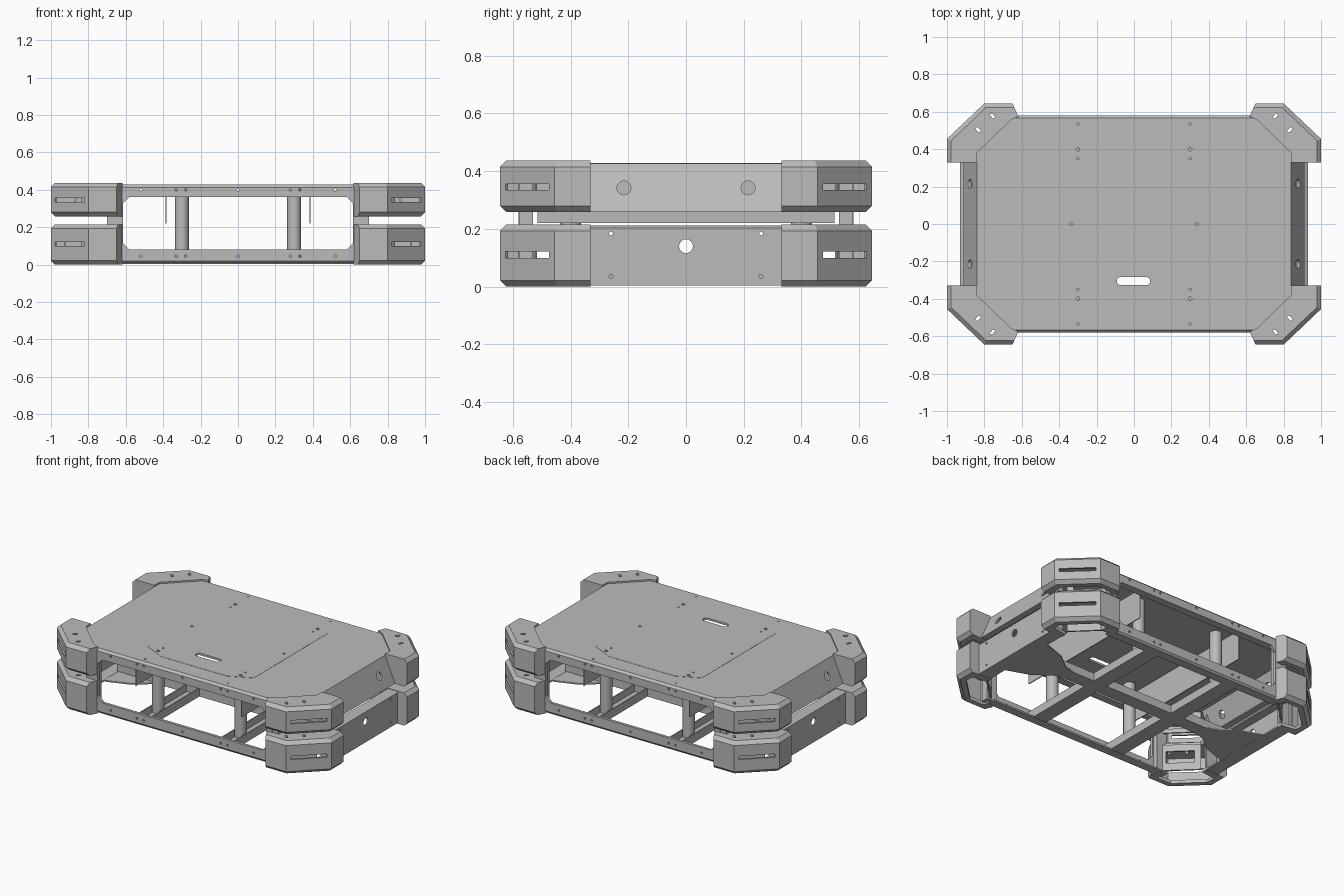
import bpy, bmesh, math
from mathutils import Matrix, Vector

cube = bpy.data.objects.get("Cube")
if cube:
    bpy.data.objects.remove(cube, do_unlink=True)

grey = bpy.data.materials.new("sheet_metal_grey")
grey.use_nodes = True
grey.diffuse_color = (0.5, 0.5, 0.5, 1)
grey.node_tree.nodes["Principled BSDF"].inputs["Base Color"].default_value = (0.5, 0.5, 0.5, 1)

# Extrusion axis -> how (a, b, depth) becomes (x, y, z)
AXES = {
    "z": lambda a, b, d: (a, b, d),
    "y": lambda a, b, d: (a, d, b),
    "x": lambda a, b, d: (d, a, b),
}


def prism(name, outline, lo, hi, axis="z", bevel=0, pick=None):
    """Extrude an outline along an axis, optionally bevelling picked edges."""
    bm = bmesh.new()
    rings = [[bm.verts.new(AXES[axis](a, b, d)) for a, b in outline] for d in (lo, hi)]
    n = len(outline)
    for i in range(n):
        j = (i + 1) % n
        bm.faces.new((rings[0][i], rings[0][j], rings[1][j], rings[1][i]))
    bm.faces.new(rings[0][::-1])
    bm.faces.new(rings[1])
    bmesh.ops.recalc_face_normals(bm, faces=bm.faces)
    if bevel:
        edges = [e for e in bm.edges if pick(e.verts[0].co, e.verts[1].co)]
        bmesh.ops.bevel(bm, geom=edges, offset=bevel, segments=1, affect="EDGES")
    mesh = bpy.data.meshes.new(name)
    bm.to_mesh(mesh)
    bm.free()
    mesh.materials.append(grey)
    obj = bpy.data.objects.new(name, mesh)
    bpy.context.collection.objects.link(obj)
    return obj


def rect(a0, a1, b0, b1):
    return [(a0, b0), (a1, b0), (a1, b1), (a0, b1)]


def octagon(a0, a1, b0, b1, c, d):
    return [(a0 + c, b0), (a1 - c, b0), (a1, b0 + d), (a1, b1 - d),
            (a1 - c, b1), (a0 + c, b1), (a0, b1 - d), (a0, b0 + d)]


def circle(a, b, r, n=16):
    return [(a + r * math.cos(2 * math.pi * i / n), b + r * math.sin(2 * math.pi * i / n))
            for i in range(n)]


def turned_rect(a, b, length, width, angle):
    spin = Matrix.Rotation(angle, 2)
    return [tuple(Vector((a, b)) + spin @ Vector(p))
            for p in rect(-length / 2, length / 2, -width / 2, width / 2)]


def cut(obj, cutters):
    """Subtract every cutter, bake the result and drop the cutters."""
    for c in cutters:
        c.hide_render = True
        mod = obj.modifiers.new("cut", "BOOLEAN")
        mod.operation, mod.solver, mod.object = "DIFFERENCE", "EXACT", c
    bpy.context.view_layer.update()
    graph = bpy.context.evaluated_depsgraph_get()
    baked = bpy.data.meshes.new_from_object(obj.evaluated_get(graph))
    obj.modifiers.clear()
    obj.data = baked
    for c in cutters:
        bpy.data.objects.remove(c, do_unlink=True)
    return obj


def mirror(obj, x=True, y=True):
    mod = obj.modifiers.new("mirror", "MIRROR")
    mod.use_axis = (x, y, False)
    mod.use_mirror_merge = False
    return obj


# Top deck with its hatch and the hand slot
def hand_slot():
    pts = circle(0, -0.305, 0.022, 24)
    pts = [(a + (0.065 if i < 6 or i > 18 else -0.07), b) for i, (a, b) in enumerate(pts)]
    return prism("cutter", pts, 0.3, 0.5)


def deck_holes():
    spots = [(sx * 0.3, sy * y, r) for sx in (-1, 1) for sy in (-1, 1)
             for y, r in ((0.4, 0.01), (0.35, 0.006), (0.535, 0.006))]
    spots += [(0.335, 0, 0.008), (-0.335, 0, 0.008)]
    return [prism("cutter", circle(x, y, r, 10), 0.3, 0.5) for x, y, r in spots]


deck = prism("top_deck", octagon(-0.84, 0.84, -0.565, 0.565, 0.18, 0.185), 0.415, 0.427)
cut(deck, [hand_slot()] + deck_holes())
hatch = prism("deck_hatch", octagon(-0.385, 0.385, -0.455, 0.455, 0.145, 0.07), 0.426, 0.4285)
cut(hatch, [hand_slot()] + deck_holes())

# Front and back frames: a plate with a large chamfered opening
frame = prism("side_frames", rect(-0.655, 0.655, 0.004, 0.427), 0.562, 0.58, "y", 0.014,
              lambda p, q: min(p.y, q.y) > 0.57 and abs(p.z - q.z) < 0.001)
holes = [prism("cutter", octagon(-0.615, 0.615, 0.08, 0.362, 0.035, 0.035), 0.5, 0.7, "y")]
holes += [prism("cutter", circle(x, z, 0.007, 8), 0.5, 0.7, "y")
          for x in (-0.52, -0.33, -0.28, 0, 0.28, 0.33, 0.52) for z in (0.045, 0.4)]
mirror(cut(frame, holes), x=False)
mirror(prism("frame_bottom_flanges", rect(-0.655, 0.655, 0.515, 0.57), 0.004, 0.014), x=False)
mirror(prism("frame_top_flanges", rect(-0.655, 0.655, 0.53, 0.57), 0.362, 0.372), x=False)
mirror(prism("corner_posts", rect(0.622, 0.7, 0.53, 0.577), 0.01, 0.42))

# Corner bumpers: hollow chamfered covers with a long slot
BUMPER = [(0.618, 0.575), (0.65, 0.645), (0.8, 0.645), (1, 0.455),
          (1, 0.33), (0.84, 0.33), (0.84, 0.38), (0.66, 0.555)]
CAVITY = [(0.645, 0.56), (0.66, 0.633), (0.795, 0.633), (0.988, 0.45),
          (0.988, 0.342), (0.82, 0.342), (0.62, 0.53)]
UNDERSIDE = [(0.66, 0.52), (0.68, 0.59), (0.78, 0.59), (0.94, 0.435), (0.94, 0.38), (0.8, 0.36)]
SLANT = math.atan2(-0.19, 0.2)


def outer_rim(p, q):
    def outside(v):
        return v.y > 0.64 or v.x > 0.99
    return outside(p) and outside(q) and abs(p.z - q.z) < 0.001


for level, lo, hi, slot in (("upper", 0.258, 0.437, 0.345), ("lower", 0.0, 0.215, 0.11)):
    bumper = prism(level + "_corner_bumpers", BUMPER, lo, hi, "z", 0.022, outer_rim)
    cutters = [prism("cutter", CAVITY, lo + 0.022, hi - 0.022),
               prism("cutter", UNDERSIDE, lo - 0.05, lo + 0.05),
               prism("cutter", turned_rect(0.9, 0.55, 0.22, 0.08, SLANT), slot - 0.011, slot + 0.011)]
    cutters += [prism("cutter", turned_rect(x, y, 0.015, 0.028, SLANT), hi - 0.04, hi + 0.04)
                for x, y in ((0.757, 0.578), (0.833, 0.503))]
    mirror(cut(bumper, cutters))
    # Diagonal bracket behind each bumper, with a window
    angle = math.atan2(-0.175, 0.18)
    bracket = prism(level + "_corner_brackets", turned_rect(0.745, 0.46, 0.25, 0.01, angle),
                    lo + 0.02, hi - 0.02)
    mirror(cut(bracket, [prism("cutter", turned_rect(0.745, 0.46, 0.17, 0.05, angle),
                               slot - 0.04, slot + 0.04)]))

# Sloping upper end panels with two round openings
upper_end = prism("upper_end_panels", [(0.825, 0.427), (0.84, 0.427), (0.912, 0.26), (0.87, 0.26),
                                       (0.87, 0.268), (0.898, 0.268)], -0.36, 0.36, "y")
mirror(cut(upper_end, [prism("cutter", circle(y, 0.342, 0.024, 24), 0.7, 1, "x")
                       for y in (-0.215, 0.215)]), y=False)

# Upright lower end panels, folded inward at top and bottom
lower_end = prism("lower_end_panels", [(0.86, 0.212), (0.915, 0.212), (0.93, 0.204), (0.93, 0.004),
                                       (0.84, 0.004), (0.84, 0.014), (0.92, 0.014), (0.92, 0.2),
                                       (0.86, 0.2)], -0.36, 0.36, "y")
ports = [prism("cutter", circle(0, 0.14, 0.024, 24), 0.7, 1, "x")]
ports += [prism("cutter", circle(y, z, 0.007, 8), 0.7, 1, "x")
          for y in (-0.26, 0.26) for z in (0.035, 0.184)]
mirror(cut(lower_end, ports), y=False)

# Round pillars between the bottom beams and the deck
pillar = mirror(prism("pillars", circle(0.3, 0.4, 0.037, 24), 0.03, 0.416))
for face in pillar.data.polygons:
    face.use_smooth = abs(face.normal.z) < 0.5

# Thin hanging dividers under the deck
mirror(prism("hanging_dividers", rect(0.381, 0.387, -0.515, 0.515), 0.22, 0.417), y=False)


# Bottom beams: folded channels, open upward
def channel(a, half):
    t = 0.008
    return [(a - half, 0.06), (a - half, 0.006), (a + half, 0.006), (a + half, 0.06),
            (a + half - t, 0.06), (a + half - t, 0.014), (a - half + t, 0.014), (a - half + t, 0.06)]


mirror(prism("cross_beams", channel(0.3, 0.05), -0.565, 0.565, "y"), y=False)
prism("centre_beam", channel(0, 0.045), -0.85, 0.85, "x")
mirror(prism("end_gussets", [(0.5, 0.045), (0.58, 0.06), (0.68, 0.14), (0.85, 0.2),
                             (0.85, -0.2), (0.68, -0.14), (0.58, -0.06), (0.5, -0.045)],
             0.005, 0.013), y=False)
